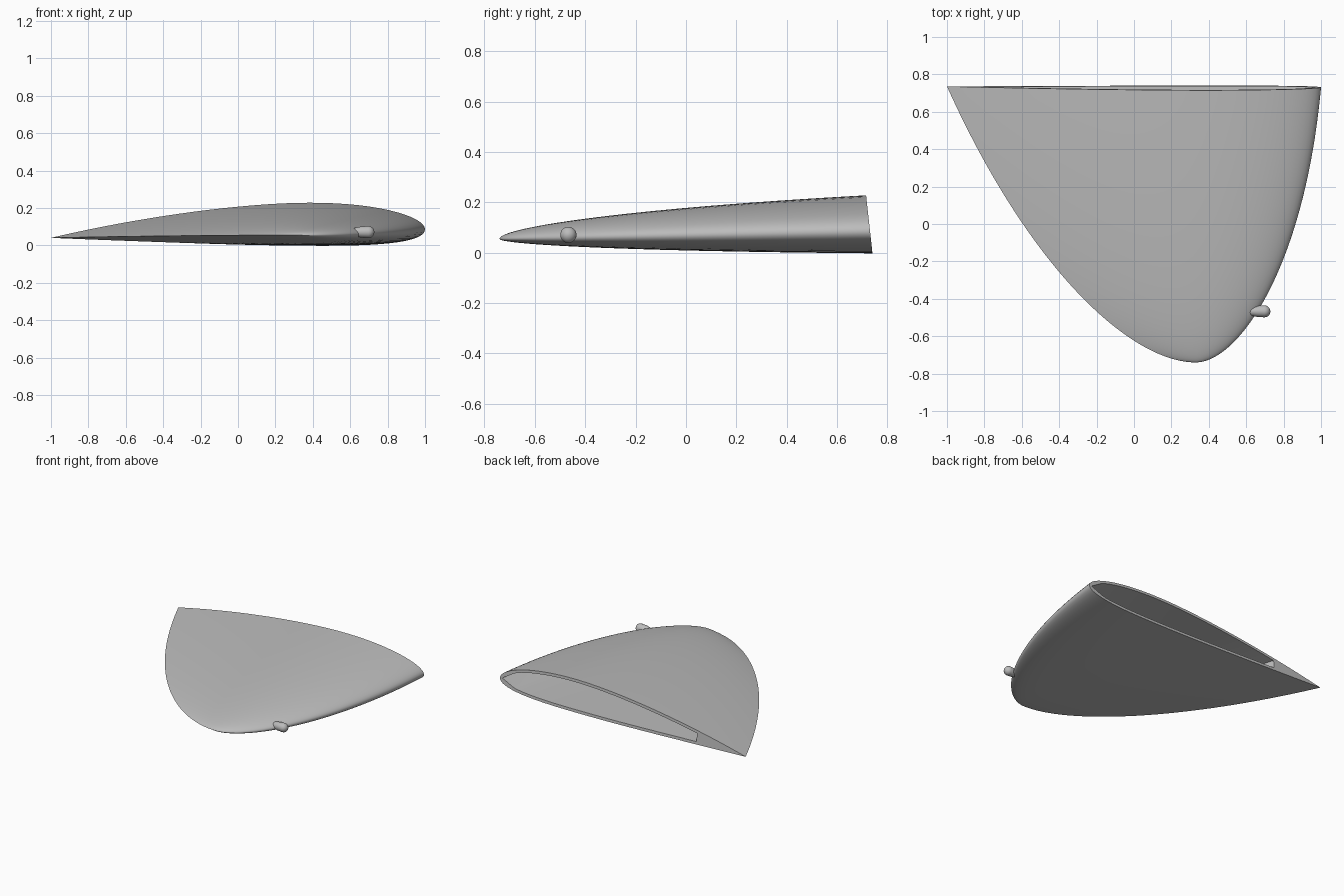
import bpy, bmesh, math

if "Cube" in bpy.data.objects:
    bpy.data.objects.remove(bpy.data.objects["Cube"])

grey = bpy.data.materials.new("plain grey")
grey.use_nodes = True
COLOUR = (0.5, 0.5, 0.5, 1)
grey.diffuse_color = COLOUR
grey.node_tree.nodes["Principled BSDF"].inputs["Base Color"].default_value = COLOUR

HALF_SPAN = 0.74
WALL = 0.02
POINTS = 40      # points along each side of the section
STATIONS = 56    # sections along the span


def finish(bm, name, angle):
    bmesh.ops.remove_doubles(bm, verts=bm.verts, dist=1e-5)
    bmesh.ops.recalc_face_normals(bm, faces=bm.faces)
    mesh = bpy.data.meshes.new(name)
    bm.to_mesh(mesh)
    bm.free()
    mesh.materials.append(grey)
    obj = bpy.data.objects.new(name, mesh)
    bpy.context.collection.objects.link(obj)
    bpy.ops.object.select_all(action='DESELECT')
    obj.select_set(True)
    bpy.context.view_layer.objects.active = obj
    bpy.ops.object.shade_smooth_by_angle(angle=math.radians(angle))
    return obj


def bridge(bm, a, b):
    n = len(a)
    for i in range(n):
        j = (i + 1) % n
        bm.faces.new((a[i], a[j], b[j], b[i]))


# Aerofoil section: camber line and half thickness as fractions of the chord
def camber(u):
    p, m = 0.4, 0.022
    if u < p:
        return m * (2 * p * u - u * u) / p ** 2
    return m * (1 - 2 * p + 2 * p * u - u * u) / (1 - p) ** 2


def half_thickness(u):
    return 0.575 * (0.2969 * math.sqrt(u) - 0.126 * u - 0.3516 * u ** 2
                    + 0.2843 * u ** 3 - 0.1036 * u ** 4)


def section(s, inner=False):
    """Ring of points at span parameter s (0 at the tip, 1 at the root)."""
    lead = 0.33 + s * (0.67 + 0.4 * s * (1 - s))
    trail = 0.33 - s * (1.33 - 0.3 * (1 - s) ** 2)
    chord = lead - trail
    f = s * s
    z_lead, z_trail = 0.055 + 0.03 * f, 0.055 - 0.015 * f
    y = -HALF_SPAN + 2 * HALF_SPAN * f
    start, end = (WALL / chord, 0.8) if inner else (0, 1)
    ring = []
    for side in (1, -1):
        for k in range(POINTS + 1):
            t = k / POINTS if side < 0 else 1 - k / POINTS
            w = 0.5 - 0.5 * math.cos(math.pi * t)
            u = start + (end - start) * w
            half = half_thickness(u) * chord
            if inner:
                half = max(0.001, half - WALL) * min(1, math.sqrt((u - start) / 0.05))
            z = z_lead + (z_trail - z_lead) * u + camber(u) * chord + side * half
            ring.append((lead - u * chord, y - 0.11 * z * f, z))
    return ring


# Hollow wing tip: outer skin, inner skin and the rim joining them at the root
bm = bmesh.new()


def loft(first, count, inner):
    rings = []
    for i in range(count + 1):
        s = first + (1 - first) * i / count
        rings.append([bm.verts.new(p) for p in section(s, inner)])
    for a, b in zip(rings, rings[1:]):
        bridge(bm, a, b)
    bm.faces.new(rings[0])
    return rings[-1]


outer_rim = loft(0.004, STATIONS, False)
inner_rim = loft(0.4, STATIONS // 2, True)
bridge(bm, outer_rim, inner_rim)
finish(bm, "wing_tip_shell", 40)

# Teardrop lamp on the leading edge, turned about the x axis
RADIUS, NOSE = 0.032, 0.697
profile = [(0.575, 0.0005), (0.6, 0.013), (0.63, 0.024), (0.66, 0.03)]
for k in range(9):
    a = math.pi / 2 * (1 - k / 8)
    profile.append((NOSE + RADIUS * math.cos(a), max(0.0003, RADIUS * math.sin(a))))
bm = bmesh.new()
rings = []
for x, r in profile:
    rings.append([bm.verts.new((x, -0.467 + r * math.cos(a), 0.071 + r * math.sin(a)))
                  for a in (2 * math.pi * i / 32 for i in range(32))])
for a, b in zip(rings, rings[1:]):
    bridge(bm, a, b)
bm.faces.new(rings[0])
bm.faces.new(rings[-1])
finish(bm, "leading_edge_lamp", 60)
